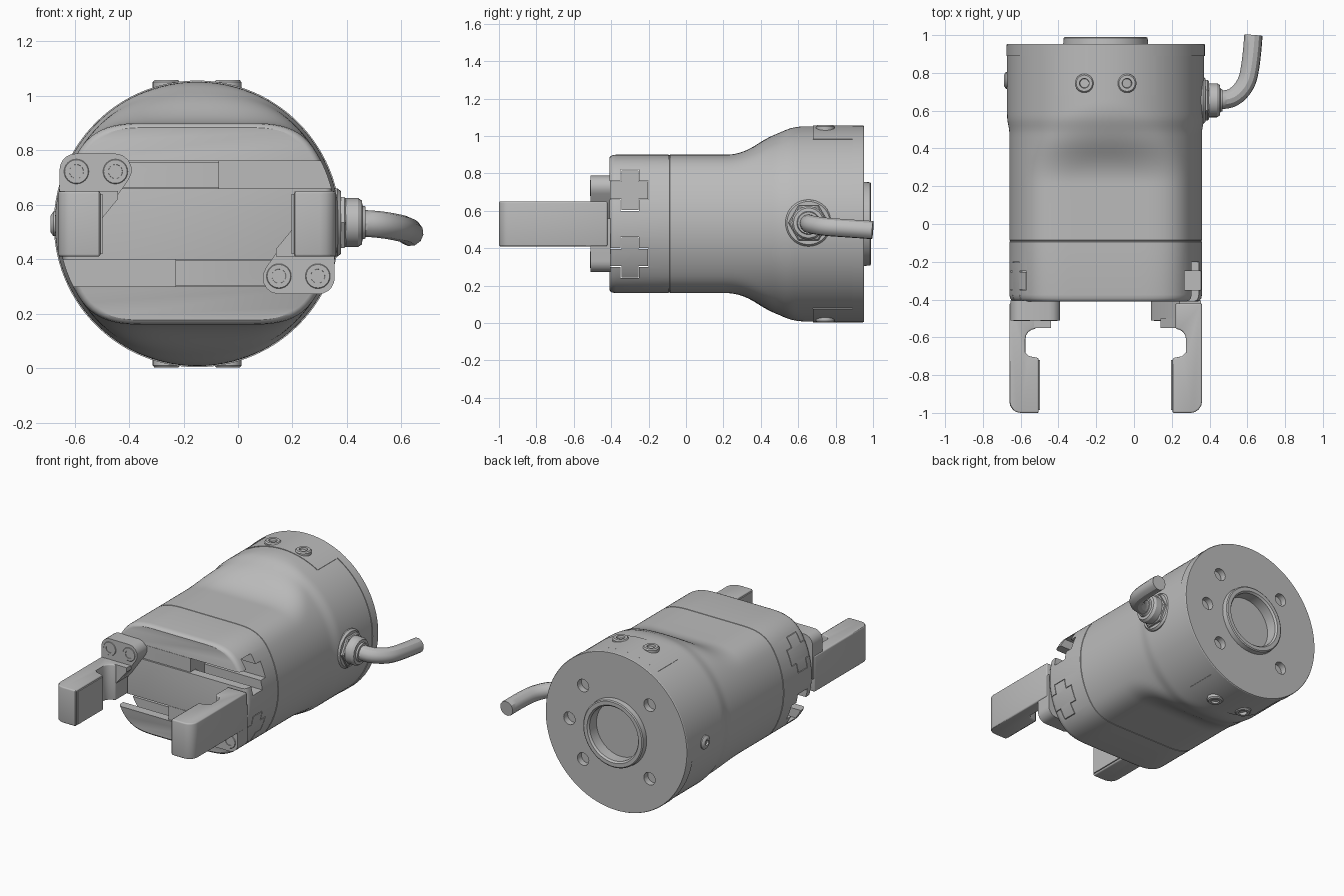
import bpy, bmesh, math
from mathutils import Vector, Matrix

if "Cube" in bpy.data.objects:
    bpy.data.objects.remove(bpy.data.objects["Cube"])

CX, CZ = -0.15, 0.53                      # main axis runs along y
TURN = Matrix.Translation((2 * CX, 0, 2 * CZ)) @ Matrix.Diagonal((-1, 1, -1, 1))
grey = bpy.data.materials.new("plain grey")
grey.diffuse_color = (0.5, 0.5, 0.5, 1)
grey.use_nodes = True
grey.node_tree.nodes["Principled BSDF"].inputs["Base Color"].default_value = grey.diffuse_color


def finish(name, bm, bevel=0.0):
    bmesh.ops.recalc_face_normals(bm, faces=bm.faces[:])
    me = bpy.data.meshes.new(name)
    bm.to_mesh(me)
    bm.free()
    me.materials.append(grey)
    ob = bpy.data.objects.new(name, me)
    bpy.context.collection.objects.link(ob)
    if bevel:
        m = ob.modifiers.new("bevel", 'BEVEL')
        m.width, m.segments, m.limit_method = bevel, 3, 'ANGLE'
        m.angle_limit = math.radians(50)
        apply(ob)
    return ob


def apply(ob):
    bpy.context.view_layer.objects.active = ob
    for m in list(ob.modifiers):
        bpy.ops.object.modifier_apply(modifier=m.name)


def boolean(ob, other, op='DIFFERENCE'):
    m = ob.modifiers.new("bool", 'BOOLEAN')
    m.object, m.operation, m.solver = other, op, 'EXACT'
    apply(ob)


def loft(name, rings, bevel=0.0):
    bm = bmesh.new()
    vs = [[bm.verts.new(p) for p in r] for r in rings]
    n = len(vs[0])
    for a, b in zip(vs, vs[1:]):
        for i in range(n):
            j = (i + 1) % n
            bm.faces.new((a[i], a[j], b[j], b[i]))
    bm.faces.new(vs[0])
    bm.faces.new(vs[-1])
    return finish(name, bm, bevel)


def prism(name, pts, axis, lo, hi, bevel=0.0):
    """Extrude a 2D outline along y (x,z points), z (x,y points) or x (y,z points)."""
    put = {'x': lambda a, b, t: (t, a, b), 'y': lambda a, b, t: (a, t, b),
           'z': lambda a, b, t: (a, b, t)}[axis]
    return loft(name, [[put(a, b, t) for a, b in pts] for t in (lo, hi)], bevel)


def lathe(name, prof, loc, axis, n=32, turn=0.0):
    """Revolve (radius, height) points about an axis through loc."""
    rot = Vector(axis).to_track_quat('Z', 'Y')
    return loft(name, [[Vector(loc) + rot @ Vector((r * math.cos(t), r * math.sin(t), h))
                        for t in (turn + 2 * math.pi * i / n for i in range(n))]
                       for r, h in prof])


def screw(name, loc, axis, r=0.05):
    return lathe(name, [(r, -0.05), (r, -0.008), (r * 0.86, 0), (r * 0.52, 0),
                        (r * 0.45, -0.02)], loc, axis, 24)


def turned_copy(ob, name):
    me = ob.data.copy()
    me.transform(TURN)
    o = bpy.data.objects.new(name, me)
    bpy.context.collection.objects.link(o)
    return o


def smin(a, b, k):
    return min(a, b) - max(k - abs(a - b), 0) ** 2 / (4 * k)


# Housing: round at the back, flattened above and below at the front
def section(y, scale=1.0, n=112):
    t = min(max((y - 0.48) / 0.09, 0), 1)
    r = 0.51 + 0.012 * t * t * (3 - 2 * t)
    h = 0.37 - 0.74 * smin(0, 0.305 - y, 0.09)
    out = []
    for i in range(n):
        a = 2 * math.pi * (i + 0.5) / n
        s = r * math.sin(a)
        z = math.copysign(max(smin(abs(s), h, 0.1), 0), s)
        out.append((CX + r * math.cos(a) * scale, y, CZ + z * scale))
    return out


stations = [(-0.41, 0.955), (-0.404, 0.978), (-0.393, 0.993), (-0.375, 1), (-0.094, 1),
            (-0.093, 0.993), (-0.087, 0.993), (-0.086, 1), (0.1, 1)]
stations += [(0.2 + 0.02 * i, 1) for i in range(25)] + [(0.9, 1)]
body = loft("housing", [section(y, s) for y, s in stations])
blank = body.copy()
blank.data = body.data.copy()
bpy.context.collection.objects.link(blank)


# Cross-shaped guide slots with sliding runners
def cross(name, g, x0, x1, front):
    a, b, c, d = 0.60 + g, 0.66 + g, 0.76 - g, 0.82 - g
    p, q, e = -0.35 + g, -0.25 - g, -0.20 - g
    return prism(name, [(front, b), (p, b), (p, a), (q, a), (q, b), (e, b), (e, c),
                        (q, c), (q, d), (p, d), (p, c), (front, c)], 'x', x0, x1)


slot = cross("slot_cutter", 0, -0.9, 0.6, -0.6)
slot_low = turned_copy(slot, "slot_cutter_low")
runner = cross("upper_runner", 0.004, -0.9, -0.07, -0.405)
boolean(runner, blank, 'INTERSECT')
turned_copy(runner, "lower_runner")
boolean(body, slot)
boolean(body, slot_low)
helpers = [blank, slot, slot_low]

# Rear flange with central boss and bolt holes
flange = lathe("rear_flange", [(0.526, 0.89), (0.526, 0.947), (0.523, 0.952), (0.225, 0.952),
                               (0.222, 0.985), (0.215, 0.99), (0.19, 0.99), (0.18, 0.978),
                               (0.18, 0.905)], (CX, 0, CZ), (0, 1, 0), 112)
for k, ang in enumerate((0, 45, 135, 225, 315)):
    a = math.radians(ang)
    hole = lathe("hole_cutter", [(0.042, 0.91), (0.042, 1.0)],
                 (CX + 0.348 * math.cos(a), 0, CZ + 0.348 * math.sin(a)), (0, 1, 0), 24)
    boolean(flange, hole)
    helpers.append(hole)

# Flange tabs above and below, each with two screws
half = math.asin(0.265 / 0.526)
arc = [math.pi / 2 + half * (i / 12 - 1) for i in range(25)]
outline = [(CX + r * math.cos(a), CZ + r * math.sin(a))
           for r, angs in ((0.526, arc), (0.49, arc[::-1])) for a in angs]
tab = prism("upper_tab", outline, 'y', 0.68, 0.892)
turned_copy(tab, "lower_tab")
for dx in (-0.113, 0.113):
    s = screw("upper_tab_screw", (CX + dx, 0.745, 1.058), (0, 0, 1))
    turned_copy(s, "lower_tab_screw")

# Small plug on the left side
lathe("side_plug", [(0.045, -0.03), (0.045, 0.008), (0.03, 0.018), (0.018, 0.018), (0.015, 0.008)],
      (-0.67, 0.76, CZ), (-1, 0, 0), 24)

# Cable gland: collar, hexagon nut and sleeve
G = (0, 0.655, 0.535)
lathe("gland_collar", [(0.125, 0.3), (0.125, 0.365), (0.115, 0.378)], G, (1, 0, 0), 40)
lathe("gland_nut", [(0.108, 0.36), (0.108, 0.39), (0.1, 0.397)], G, (1, 0, 0), 6)
lathe("gland_sleeve", [(0.09, 0.38), (0.09, 0.44), (0.08, 0.455), (0.062, 0.457), (0.058, 0.468)],
      G, (1, 0, 0))

# Bent cable
curve = bpy.data.curves.new("cable", 'CURVE')
curve.dimensions, curve.bevel_depth, curve.bevel_resolution = '3D', 0.049, 4
curve.use_fill_caps, curve.resolution_u = True, 8
sp = curve.splines.new('BEZIER')
path = [((0.42, 0.655, 0.535), (0.04, 0, 0)), ((0.49, 0.66, 0.53), (0.05, 0.005, -0.003)),
        ((0.605, 0.78, 0.512), (0.015, 0.06, -0.004)), ((0.632, 0.998, 0.497), (0.004, 0.06, -0.004))]
sp.bezier_points.add(len(path) - 1)
for bp, (co, h) in zip(sp.bezier_points, path):
    bp.co = co
    bp.handle_left = Vector(co) - Vector(h)
    bp.handle_right = Vector(co) + Vector(h)
tmp = bpy.data.objects.new("cable", curve)
bpy.context.collection.objects.link(tmp)
me = bpy.data.meshes.new_from_object(tmp.evaluated_get(bpy.context.evaluated_depsgraph_get()))
me.materials.clear()
me.materials.append(grey)
bpy.data.objects.remove(tmp)
bpy.context.collection.objects.link(bpy.data.objects.new("cable", me))

# Gripper finger, mounting plate, rib, pad and screws; the right side is a half turn
corner = [(-0.60 - 0.06 * math.sin(t), -0.94 - 0.06 * math.cos(t))
          for t in (math.pi / 8 * i for i in range(5))]
fillet = [(-0.52 - 0.055 * math.sin(t), -0.61 + 0.055 * math.cos(t))
          for t in (math.pi / 8 * i for i in range(5))]
finger = prism("finger", [(-0.66, -0.42), (-0.52, -0.42)] + fillet +
               [(-0.575, -0.68), (-0.555, -0.70), (-0.505, -0.71), (-0.505, -0.995),
                (-0.51, -1.0)] + corner, 'z', 0.41, 0.65, 0.012)
rounded = [(cx + 0.06 * math.cos(t), 0.728 + 0.06 * math.sin(t)) for cx, t0 in
           ((-0.45, -0.2), (-0.595, 0.5)) for t in
           (math.pi * (t0 + 0.5 * i / 5 + (0.2 * i / 5 if t0 < 0 else 0)) for i in range(6))]
plate = prism("finger_plate", rounded + [(-0.655, 0.5), (-0.54, 0.5), (-0.5, 0.55)],
              'y', -0.51, -0.405)
rib = prism("finger_rib", [(-0.6, 0.65), (-0.44, 0.65), (-0.44, 0.622), (-0.54, 0.50), (-0.6, 0.50)],
            'y', -0.55, -0.5)
pad = prism("finger_pad", [(-0.51, -0.72), (-0.497, -0.72), (-0.497, -0.985), (-0.51, -0.985)],
            'z', 0.42, 0.64)
for ob in (finger, plate, rib, pad):
    turned_copy(ob, "right_" + ob.name)
    ob.name = "left_" + ob.name
for x in (-0.593, -0.45):
    s = screw("left_finger_screw", (x, -0.513, 0.722), (0, -1, 0))
    turned_copy(s, "right_finger_screw")

for ob in helpers:
    bpy.data.objects.remove(ob)
bpy.ops.object.select_all(action='SELECT')
bpy.ops.object.shade_smooth_by_angle(angle=math.radians(30))
